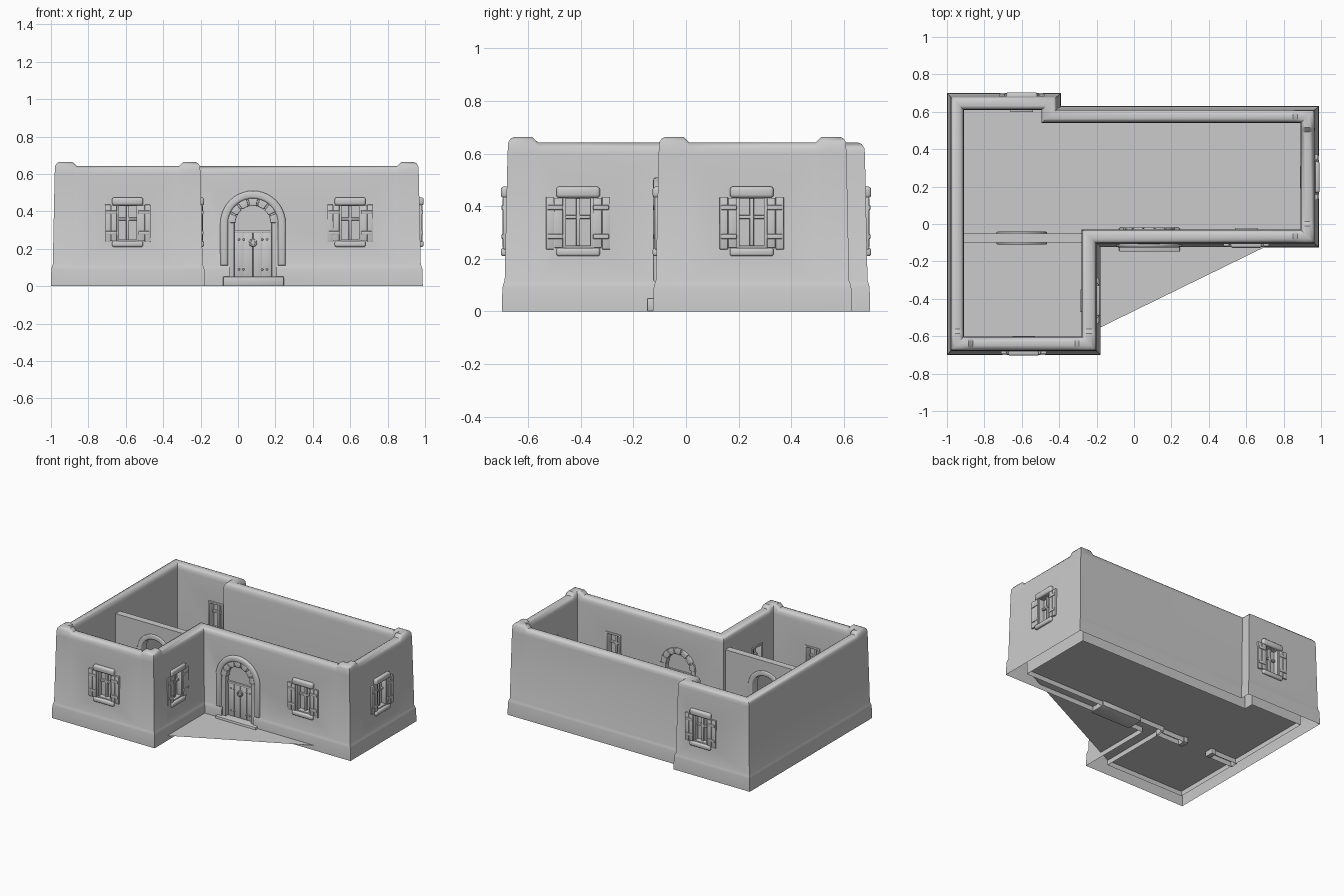
import bpy, bmesh, math
from mathutils import Matrix, Vector

if "Cube" in bpy.data.objects:
    bpy.data.objects.remove(bpy.data.objects["Cube"])


def finish(name, bm, smooth=True):
    bmesh.ops.recalc_face_normals(bm, faces=bm.faces)
    me = bpy.data.meshes.new(name)
    bm.to_mesh(me)
    bm.free()
    ob = bpy.data.objects.new(name, me)
    bpy.context.collection.objects.link(ob)
    if smooth:
        shade(ob)
    return ob


def shade(ob):
    bpy.ops.object.select_all(action='DESELECT')
    ob.select_set(True)
    bpy.context.view_layer.objects.active = ob
    bpy.ops.object.shade_smooth_by_angle(angle=math.radians(35))


def merge(bm, part):
    # append one bmesh to another
    me = bpy.data.meshes.new("tmp")
    part.to_mesh(me)
    part.free()
    bm.from_mesh(me)
    bpy.data.meshes.remove(me)


def box(bm, x, y, z, bevel=0.0, seg=2):
    # box from (min, max) ranges, with rounded edges
    b = bmesh.new()
    size = [r[1] - r[0] for r in (x, y, z)]
    mid = [(r[1] + r[0]) / 2 for r in (x, y, z)]
    bmesh.ops.create_cube(b, size=1, matrix=Matrix.Translation(mid) @ Matrix.Diagonal((*size, 1)))
    if bevel:
        bmesh.ops.bevel(b, geom=b.edges[:], offset=bevel, segments=seg, profile=0.5, affect='EDGES')
    merge(bm, b)


def prism(bm, pts, y0, y1, bevel=0.0):
    # extrude an x-z outline along y
    b = bmesh.new()
    f = b.faces.new([b.verts.new((p[0], y0, p[1])) for p in pts])
    r = bmesh.ops.extrude_face_region(b, geom=[f])
    vs = [v for v in r['geom'] if isinstance(v, bmesh.types.BMVert)]
    bmesh.ops.translate(b, verts=vs, vec=(0, y1 - y0, 0))
    bmesh.ops.recalc_face_normals(b, faces=b.faces)
    if bevel:
        rim = [e for e in b.edges if abs(e.verts[0].co.y - e.verts[1].co.y) < 1e-6]
        bmesh.ops.bevel(b, geom=rim, offset=bevel, segments=3, profile=0.5, affect='EDGES')
    merge(bm, b)


def arc(cx, cz, r, a0=0, a1=180, n=20, base=None):
    pts = [(cx + r * math.cos(math.radians(a0 + (a1 - a0) * i / n)),
            cz + r * math.sin(math.radians(a0 + (a1 - a0) * i / n))) for i in range(n + 1)]
    if base is not None:
        pts = [(cx + r, base)] + pts + [(cx - r, base)]
    return pts


def ring(cx, cz, r0, r1, **k):
    return arc(cx, cz, r1, **k) + arc(cx, cz, r0, **k)[::-1]


# Outer walls: rounded profile swept between the outer and inner footprints
outer = [Vector(p) for p in [(-1, -.7), (-.178, -.7), (-.178, -.125), (.988, -.125),
                             (.988, .63), (-.39, .63), (-.39, .7), (-1, .7)]]
inner = [Vector(p) for p in [(-.91, -.602), (-.28, -.602), (-.28, -.03), (.89, -.03),
                             (.89, .54), (-.495, .54), (-.495, .61), (-.91, .61)]]
profile = [(0, 0), (.02, .09), (.06, .105), (.11, .118), (.22, .6), (.25, .622), (.35, .636), (.5, .642),
           (.75, .642), (.88, .636), (.97, .622), (1, .6), (1, 0)]
raised = (0, 1, 3, 4)
sections = []      # (outer point, inner point, extra height)
for i in range(8):
    j = (i + 1) % 8
    d = (outer[j] - outer[i]).normalized()

    def across(p):
        return Vector((p.x, inner[i].y)) if abs(d.x) > .5 else Vector((inner[i].x, p.y))
    sections.append((outer[i], inner[i], .022 if i in raised else 0))
    if i in raised:
        sections += [(p, across(p), h) for p, h in ((outer[i] + d * .115, .022), (outer[i] + d * .138, 0))]
    if j in raised:
        sections += [(p, across(p), h) for p, h in ((outer[j] - d * .138, 0), (outer[j] - d * .115, .022))]
bm = bmesh.new()
rows = [[bm.verts.new((*o.lerp(n, t), z + (h if z > .615 else 0))) for t, z in profile] for o, n, h in sections]
for r, s in zip(rows, rows[1:] + rows[:1]):
    for j in range(len(profile)):
        k = (j + 1) % len(profile)
        bm.faces.new((r[j], s[j], s[k], r[k]))
walls = finish("outer_walls", bm, False)

# Inner dividing wall
bm = bmesh.new()
box(bm, (-.92, -.27), (-.1, -.05), (0, .55))
partition = finish("dividing_wall", bm, False)

# Openings for windows and doors
windows = [(-.59, -.681, 0), (.6, -.104, 0), (-.204, -.41, 90), (.97, .25, 90), (-.6, .681, 180)]
DX, DZ, IX, IZ = .08, .335, -.6, .345
bm = bmesh.new()
for x, y, a in windows:
    c = bmesh.new()
    box(c, (-.056, .056), (-.06, .14), (-.1, .1))
    c.transform(Matrix.Translation((x, y, .34)) @ Matrix.Rotation(math.radians(a), 4, 'Z'))
    merge(bm, c)
prism(bm, arc(DX, DZ, .125, base=.03), -.2, .05)
prism(bm, arc(IX, IZ, .11, base=-.05), -.15, 0)
cutter = finish("opening_cutter", bm, False)
cutter.hide_render = True
for ob in (walls, partition):
    m = ob.modifiers.new("openings", 'BOOLEAN')
    m.operation, m.solver, m.object = 'DIFFERENCE', 'EXACT', cutter
    bpy.context.view_layer.objects.active = ob
    bpy.ops.object.modifier_apply(modifier=m.name)
    # walls are hollow underneath
    b = bmesh.new()
    b.from_mesh(ob.data)
    under = [f for f in b.faces if all(v.co.z < .001 for v in f.verts)]
    bmesh.ops.delete(b, geom=under, context='FACES')
    b.to_mesh(ob.data)
    b.free()
    shade(ob)
bpy.data.objects.remove(cutter)

# Floor: inner footprint, running straight across the angle outside the front door
bm = bmesh.new()
bm.faces.new([bm.verts.new((*p, .035)) for i, p in enumerate(inner) if i != 2])
finish("floor", bm, False)

# Shuttered window, modelled once facing -y and reused
bm = bmesh.new()
box(bm, (-.083, .083), (-.023, .03), (.092, .135), .012, 3)
box(bm, (-.083, .083), (-.023, .03), (-.13, -.098), .01, 3)
for s in (-1, 1):
    def span(a, b):
        return tuple(sorted((s * a, s * b)))
    box(bm, span(.046, .06), (-.008, .083), (-.1, .1), .003)
    box(bm, (-.06, .06), (-.006, .083), span(.09, .103), .003)
    box(bm, span(.058, .09), (-.016, .006), (-.098, .092), .003)
    box(bm, span(.091, .122), (-.015, .006), (-.104, .096), .003)
    for z in (-.055, .055):
        box(bm, span(.057, .117), (-.02, -.008), (z - .009, z + .009), .003)
box(bm, (-.008, .008), (.012, .05), (-.095, .095), .003)
box(bm, (-.05, .05), (.014, .048), (.012, .026), .003)
box(bm, (-.05, .05), (.029, .034), (-.095, .095))
win = finish("window", bm)
for i, (x, y, a) in enumerate(windows):
    ob = win if i == 0 else win.copy()
    if i:
        bpy.context.collection.objects.link(ob)
    ob.name = f"shuttered_window_{i + 1}"
    ob.location = (x, y, .34)
    ob.rotation_euler.z = math.radians(a)

# Front door surround: hood, through frame and arch stones on both sides
bm = bmesh.new()
prism(bm, ring(DX, DZ, .133, .175, base=.11), -.125, -.07, .012)
prism(bm, ring(DX, DZ, .1, .134, base=.03), -.112, -.024, .005)
for i in range(7):
    a = 180 * i / 7
    prism(bm, ring(DX, DZ, .094, .138, a0=a + 2, a1=a + 23.7, n=4), -.118, -.018, .005)
finish("front_door_surround", bm)

bm = bmesh.new()
box(bm, (-.08, .245), (-.148, -.02), (0, .052), .006)
finish("front_step", bm)

# Front door leaf with planks, bands, studs and knocker
bm = bmesh.new()
prism(bm, arc(DX, DZ, .103, base=.04), -.08, -.055)
for i in range(4):
    x = DX - .098 + i * .049
    box(bm, (x + .001, x + .048), (-.087, -.05), (.05, .29), .003)
for z in (.1, .26):
    for dx in (-.075, -.05, .05, .075):
        bmesh.ops.create_icosphere(bm, subdivisions=2, radius=.006, matrix=Matrix.Translation((DX + dx, -.088, z - .01)))
box(bm, (DX - .1, DX + .1), (-.093, -.05), (.284, .3), .003)
prism(bm, arc(DX, .232, .022, 0, 345, 23), -.094, -.08, .003)
prism(bm, ring(DX, .232, .012, .02, a0=-89, a1=269, n=24), -.102, -.09, .002)
finish("front_door", bm)

# Inner archway trim
bm = bmesh.new()
prism(bm, ring(IX, IZ, .1, .135, base=.0), -.109, -.041, .006)
finish("inner_archway", bm)
